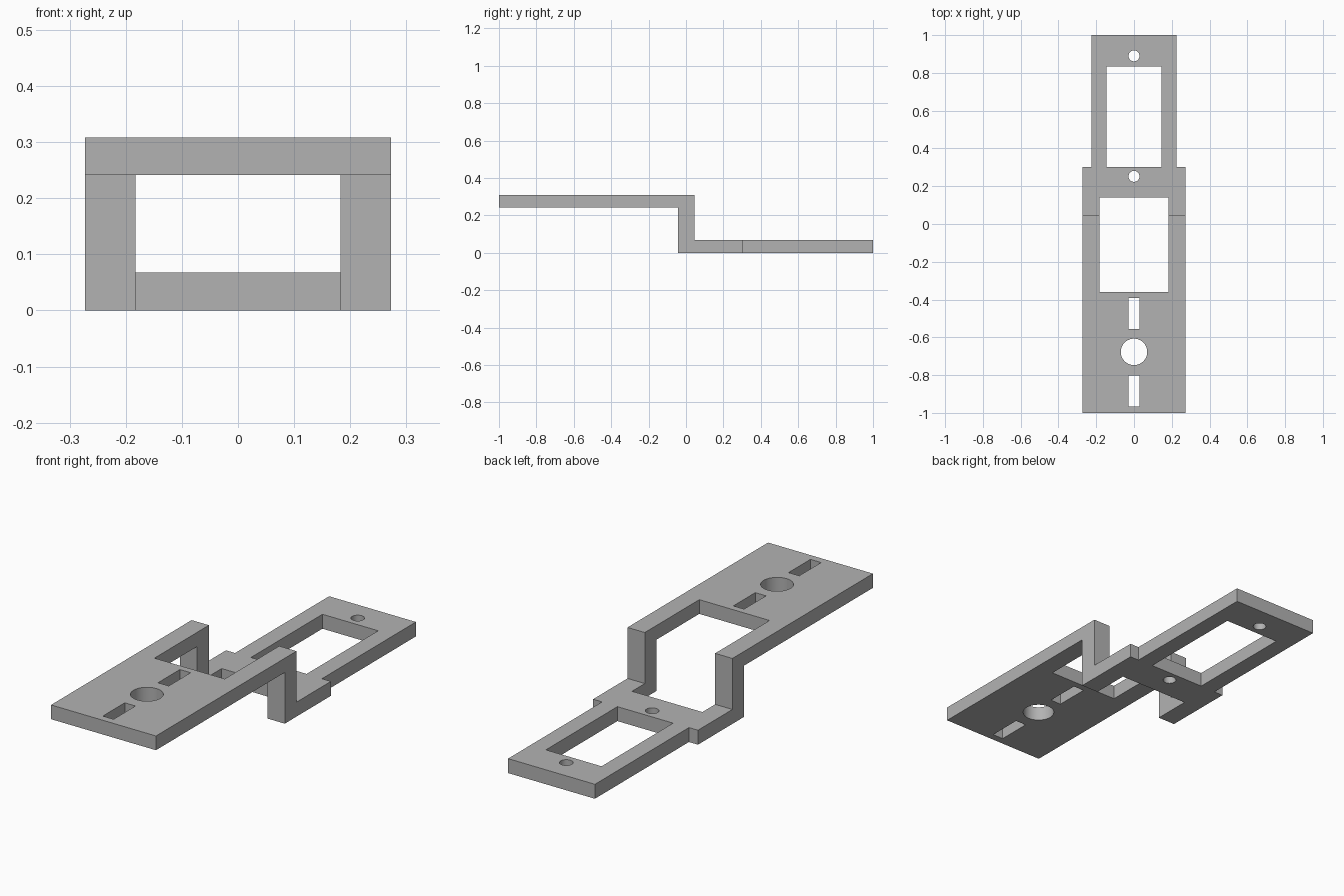
import bpy, bmesh
from mathutils import Matrix

cube = bpy.data.objects.get("Cube")
if cube:
    bpy.data.objects.remove(cube, do_unlink=True)

grey = bpy.data.materials.new("plain_grey")
grey.use_nodes = True
grey.diffuse_color = (0.45, 0.45, 0.45, 1)
grey.node_tree.nodes["Principled BSDF"].inputs["Base Color"].default_value = (0.45, 0.45, 0.45, 1)


def make_object(name, bm):
    bmesh.ops.recalc_face_normals(bm, faces=bm.faces)
    mesh = bpy.data.meshes.new(name)
    bm.to_mesh(mesh)
    bm.free()
    mesh.materials.append(grey)
    obj = bpy.data.objects.new(name, mesh)
    bpy.context.collection.objects.link(obj)
    return obj


def box(bm, x0, x1, y0, y1):
    """Tall cutting block through the whole height."""
    place = Matrix.Translation(((x0 + x1) / 2, (y0 + y1) / 2, 0.15))
    bmesh.ops.create_cube(bm, size=1, matrix=place @ Matrix.Diagonal((x1 - x0, y1 - y0, 1, 1)))


def drill(bm, y, radius):
    """Tall round cutter on the centre line."""
    bmesh.ops.create_cone(bm, cap_ends=True, segments=48, radius1=radius, radius2=radius,
                          depth=1, matrix=Matrix.Translation((0, y, 0.15)))


# Stepped side profile, extruded across the width
HALF = 0.273
TOP, UNDER, THICK = 0.308, 0.241, 0.068
profile = [(-1, UNDER), (-0.042, UNDER), (-0.042, 0), (1, 0),
           (1, THICK), (0.045, THICK), (0.045, TOP), (-1, TOP)]
bm = bmesh.new()
face = bm.faces.new([bm.verts.new((-HALF, y, z)) for y, z in profile])
ext = bmesh.ops.extrude_face_region(bm, geom=[face])
bmesh.ops.translate(bm, vec=(2 * HALF, 0, 0),
                    verts=[v for v in ext["geom"] if isinstance(v, bmesh.types.BMVert)])
bracket = make_object("stepped_bracket", bm)

# Openings, slots, holes and the narrowed rear end
bm = bmesh.new()
box(bm, -0.183, 0.183, -0.36, 0.14)      # window through the step
box(bm, -0.145, 0.145, 0.303, 0.835)     # rear window
for y in (-0.965, -0.555):               # front slots
    box(bm, -0.028, 0.028, y, y + 0.163)
for side in (-1, 1):                     # shoulders
    a, b = sorted((side * 0.226, side * 0.4))
    box(bm, a, b, 0.301, 1.2)
drill(bm, -0.677, 0.07)
for y in (0.252, 0.89):
    drill(bm, y, 0.029)
cutter = make_object("opening_cutter", bm)
cutter.hide_render = True

mod = bracket.modifiers.new("openings", 'BOOLEAN')
mod.operation = 'DIFFERENCE'
mod.solver = 'EXACT'
mod.object = cutter

# Bake the cut and drop the cutter
bpy.context.view_layer.objects.active = bracket
bracket.select_set(True)
cutter.select_set(False)
bpy.ops.object.modifier_apply(modifier=mod.name)
bpy.data.objects.remove(cutter, do_unlink=True)
bpy.ops.object.shade_smooth_by_angle(angle=0.5)
